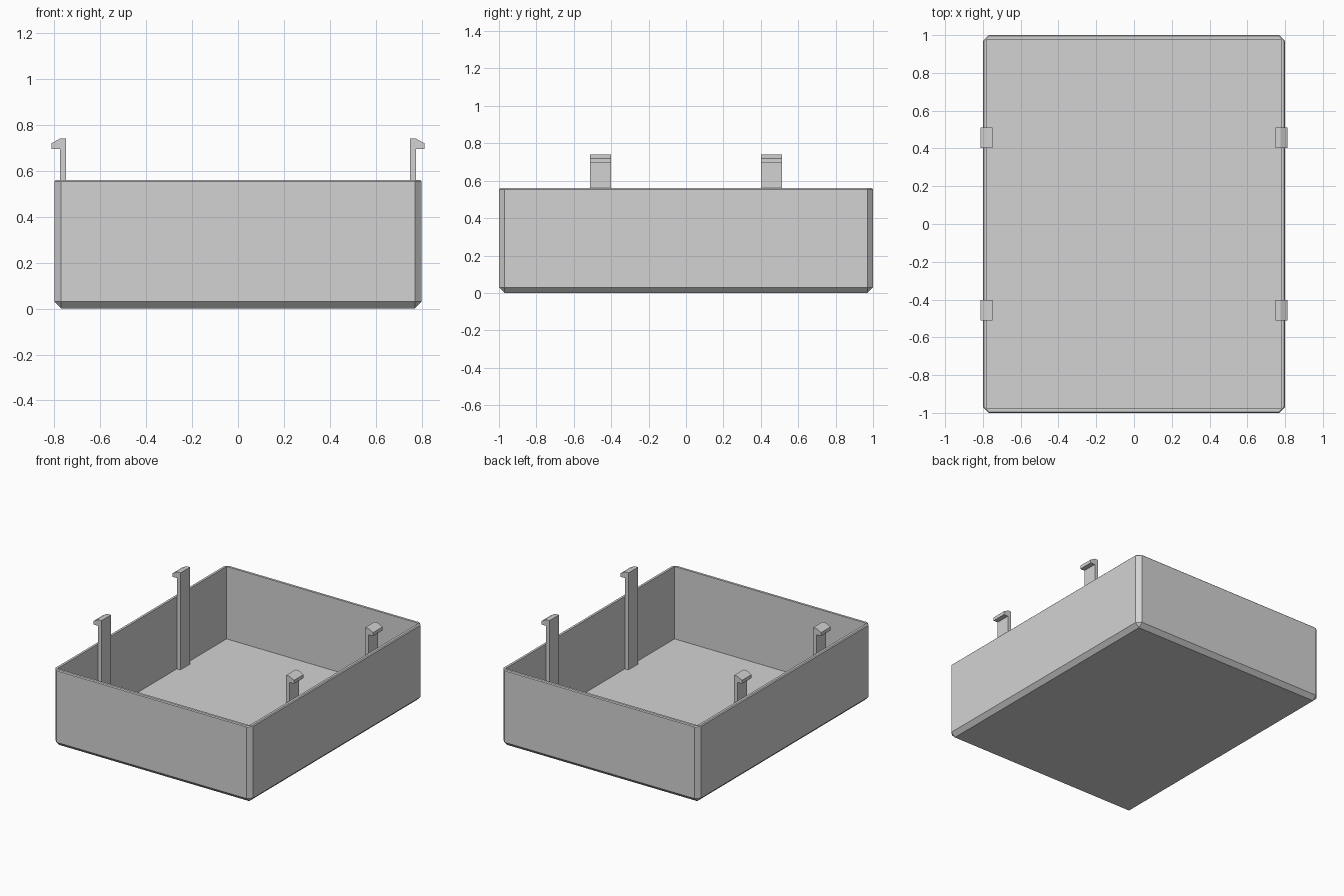
import bpy, bmesh
from mathutils import Matrix

if "Cube" in bpy.data.objects:
    bpy.data.objects.remove(bpy.data.objects["Cube"], do_unlink=True)

HALF_X, HALF_Y, HEIGHT = 0.8, 1.0, 0.56
WALL, FLOOR, CHAMFER, RIM = 0.023, 0.03, 0.03, 0.006

grey = bpy.data.materials.new("plain grey")
grey.use_nodes = True
colour = (0.65, 0.65, 0.65, 1)
grey.diffuse_color = colour
grey.node_tree.nodes["Principled BSDF"].inputs["Base Color"].default_value = colour


def make_object(name, bm):
    bmesh.ops.recalc_face_normals(bm, faces=bm.faces)
    mesh = bpy.data.meshes.new(name)
    bm.to_mesh(mesh)
    bm.free()
    mesh.materials.append(grey)
    obj = bpy.data.objects.new(name, mesh)
    bpy.context.collection.objects.link(obj)
    return obj


def block(half_x, half_y, z0, z1):
    bm = bmesh.new()
    size = Matrix.Diagonal((2 * half_x, 2 * half_y, z1 - z0, 1))
    bmesh.ops.create_cube(bm, size=1, matrix=Matrix.Translation((0, 0, (z0 + z1) / 2)) @ size)
    return bm


def chamfer(bm, edges, width):
    bmesh.ops.bevel(bm, geom=edges, offset=width, segments=1, affect='EDGES', clamp_overlap=True)


def on_top(edge):
    return all(v.co.z > HEIGHT - 1e-4 for v in edge.verts)


# Tray: chamfered corners and base, fine chamfer around the rim
bm = block(HALF_X, HALF_Y, 0, HEIGHT)
chamfer(bm, [e for e in bm.edges if not on_top(e)], CHAMFER)
chamfer(bm, [e for e in bm.edges if on_top(e)], RIM)
tray = make_object("tray", bm)

# Square-cornered cavity
cavity = make_object("cavity_cutter", block(HALF_X - WALL, HALF_Y - WALL, FLOOR, HEIGHT + 0.2))
cavity.hide_render = True
cut = tray.modifiers.new("cavity", 'BOOLEAN')
cut.operation = 'DIFFERENCE'
cut.solver = 'EXACT'
cut.object = cavity
bpy.context.view_layer.objects.active = tray
bpy.ops.object.modifier_apply(modifier=cut.name)
bpy.data.objects.remove(cavity, do_unlink=True)

# Snap clips: upright arm with an outward hook, extruded along the side wall
CLIP = [(0.748, FLOOR), (0.776, FLOOR), (0.776, 0.695), (0.812, 0.695),
        (0.812, 0.72), (0.776, 0.74), (0.748, 0.74)]
CLIP_Y, CLIP_WIDTH = 0.457, 0.11


def clip(name, side, y):
    bm = bmesh.new()
    face = bm.faces.new([bm.verts.new((side * x, y - CLIP_WIDTH / 2, z)) for x, z in CLIP])
    grown = bmesh.ops.extrude_face_region(bm, geom=[face])["geom"]
    verts = [g for g in grown if isinstance(g, bmesh.types.BMVert)]
    bmesh.ops.translate(bm, verts=verts, vec=(0, CLIP_WIDTH, 0))
    make_object(name, bm)


for side_name, side in (("left", 1), ("right", -1)):
    for end_name, end in (("front", -1), ("back", 1)):
        clip(f"{end_name}_{side_name}_clip", side, end * CLIP_Y)
